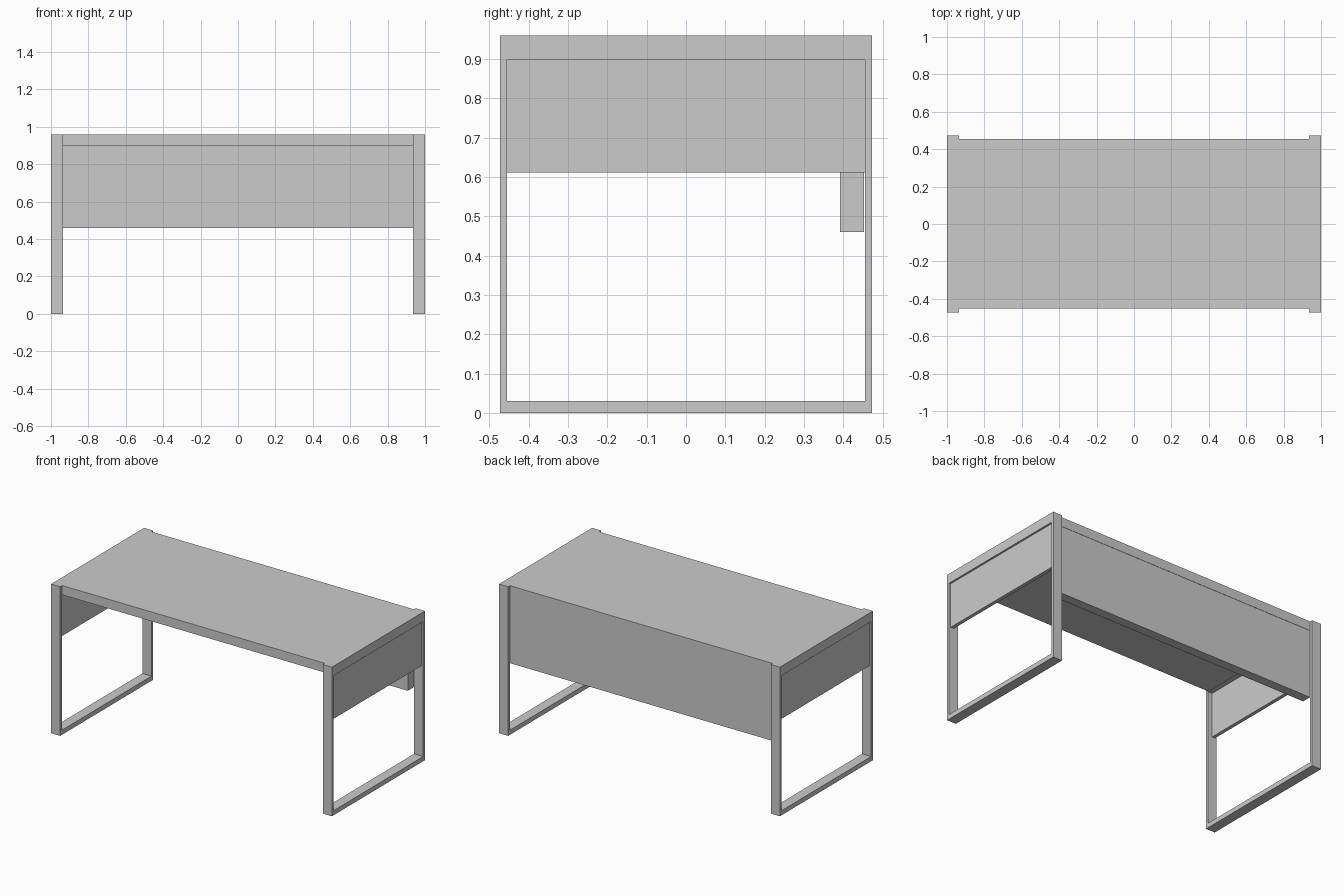
import bpy, bmesh

if "Cube" in bpy.data.objects:
    bpy.data.objects.remove(bpy.data.objects["Cube"])


def box(name, x, y, z):
    """Axis-aligned box from (min, max) ranges."""
    bm = bmesh.new()
    bmesh.ops.create_cube(bm, size=1)
    for v in bm.verts:
        v.co = [r[0] if c < 0 else r[1] for c, r in zip(v.co, (x, y, z))]
    return finish(name, bm)


def finish(name, bm):
    bmesh.ops.recalc_face_normals(bm, faces=bm.faces)
    mesh = bpy.data.meshes.new(name)
    bm.to_mesh(mesh)
    bm.free()
    obj = bpy.data.objects.new(name, mesh)
    bpy.context.collection.objects.link(obj)
    return obj


def loop_frame(name, x0, x1):
    """Closed rectangular leg loop: outer and inner outlines, extruded along x."""
    outer = [(-.473, 0), (.473, 0), (.473, .96), (-.473, .96)]
    inner = [(-.455, .03), (.455, .03), (.455, .898), (-.455, .898)]
    bm = bmesh.new()
    o = [bm.verts.new((x0, *p)) for p in outer]
    i = [bm.verts.new((x0, *p)) for p in inner]
    faces = [bm.faces.new((o[k], o[(k + 1) % 4], i[(k + 1) % 4], i[k])) for k in range(4)]
    ext = bmesh.ops.extrude_face_region(bm, geom=faces, use_keep_orig=True)
    moved = [g for g in ext["geom"] if isinstance(g, bmesh.types.BMVert)]
    bmesh.ops.translate(bm, verts=moved, vec=(x1 - x0, 0, 0))
    return finish(name, bm)


# Desk top between the leg loops
box("desk_top", (-.935, .935), (-.453, .455), (.90, .96))

# Modesty panel hanging at the back
box("back_panel", (-.935, .935), (.392, .453), (.46, .90))

# Leg loops with slightly recessed side panels
for label, s in (("left", -1), ("right", 1)):
    loop_frame(label + "_leg_frame", *sorted((s * .935, s * 1.0)))
    box(label + "_side_panel", sorted((s * .965, s * .988)), (-.455, .455), (.611, .898))
